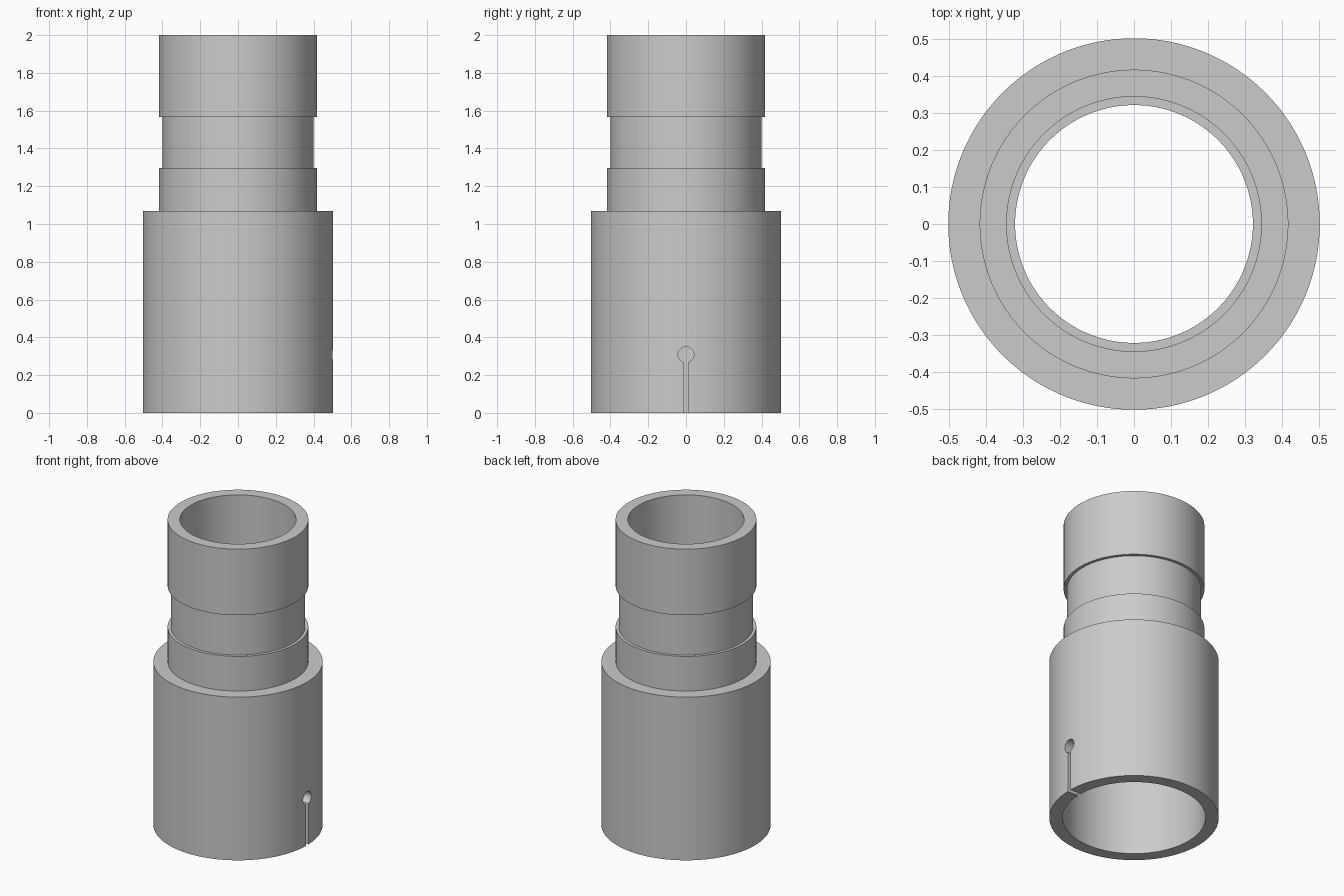
import bpy, bmesh, math

if "Cube" in bpy.data.objects:
    bpy.data.objects.remove(bpy.data.objects["Cube"])

SEGMENTS = 128

# Single grey material
grey = bpy.data.materials.new("plain grey")
grey.use_nodes = True
colour = (0.6, 0.6, 0.6, 1)
grey.diffuse_color = colour
grey.node_tree.nodes["Principled BSDF"].inputs["Base Color"].default_value = colour


def make_object(name, bm):
    bmesh.ops.recalc_face_normals(bm, faces=bm.faces)
    mesh = bpy.data.meshes.new(name)
    bm.to_mesh(mesh)
    bm.free()
    mesh.materials.append(grey)
    obj = bpy.data.objects.new(name, mesh)
    bpy.context.collection.objects.link(obj)
    return obj


def lathe(name, profile):
    """Turn a closed (radius, z) profile into a hollow solid."""
    bm = bmesh.new()
    rings = []
    for radius, z in profile:
        ring = []
        for i in range(SEGMENTS):
            a = math.tau * i / SEGMENTS
            ring.append(bm.verts.new((radius * math.cos(a), radius * math.sin(a), z)))
        rings.append(ring)
    for k, ring in enumerate(rings):
        above = rings[(k + 1) % len(rings)]
        for i in range(SEGMENTS):
            j = (i + 1) % SEGMENTS
            bm.faces.new((ring[i], ring[j], above[j], above[i]))
    return make_object(name, bm)


def keyhole(name, centre_z, radius, half_width, x_in, x_out):
    """Round hole with a narrow slot running down past the bottom rim."""
    start = -math.pi / 2 + math.asin(half_width / radius)
    sweep = math.tau - 2 * math.asin(half_width / radius)
    steps = 32
    outline = [(-half_width, -0.1), (half_width, -0.1)]
    for i in range(steps + 1):
        a = start + sweep * i / steps
        outline.append((radius * math.cos(a), centre_z + radius * math.sin(a)))
    bm = bmesh.new()
    face = bm.faces.new([bm.verts.new((x_in, y, z)) for y, z in outline])
    new = bmesh.ops.extrude_face_region(bm, geom=[face])["geom"]
    moved = [v for v in new if isinstance(v, bmesh.types.BMVert)]
    bmesh.ops.translate(bm, verts=moved, vec=(x_out - x_in, 0, 0))
    return make_object(name, bm)


# Stepped sleeve: outer wall going up, then the bore coming back down
sleeve = lathe("stepped_sleeve", [
    (0.503, 0), (0.503, 1.07),
    (0.418, 1.07), (0.418, 1.297),
    (0.399, 1.297), (0.399, 1.567),
    (0.418, 1.567), (0.418, 2),
    (0.345, 2), (0.345, 1.3),
    (0.322, 1.3), (0.322, 0.97),
    (0.425, 0.97), (0.425, 0),
])

# Keyhole slot through one side of the lower wall
cutter = keyhole("keyhole_cutter", 0.308, 0.042, 0.0125, 0.25, 0.7)
cutter.hide_render = True

cut = sleeve.modifiers.new("keyhole", "BOOLEAN")
cut.operation = "DIFFERENCE"
cut.solver = "EXACT"
cut.object = cutter

bpy.ops.object.select_all(action="DESELECT")
sleeve.select_set(True)
bpy.context.view_layer.objects.active = sleeve
bpy.ops.object.modifier_apply(modifier=cut.name)
bpy.data.objects.remove(cutter)
bpy.ops.object.shade_smooth_by_angle(angle=math.radians(30))
